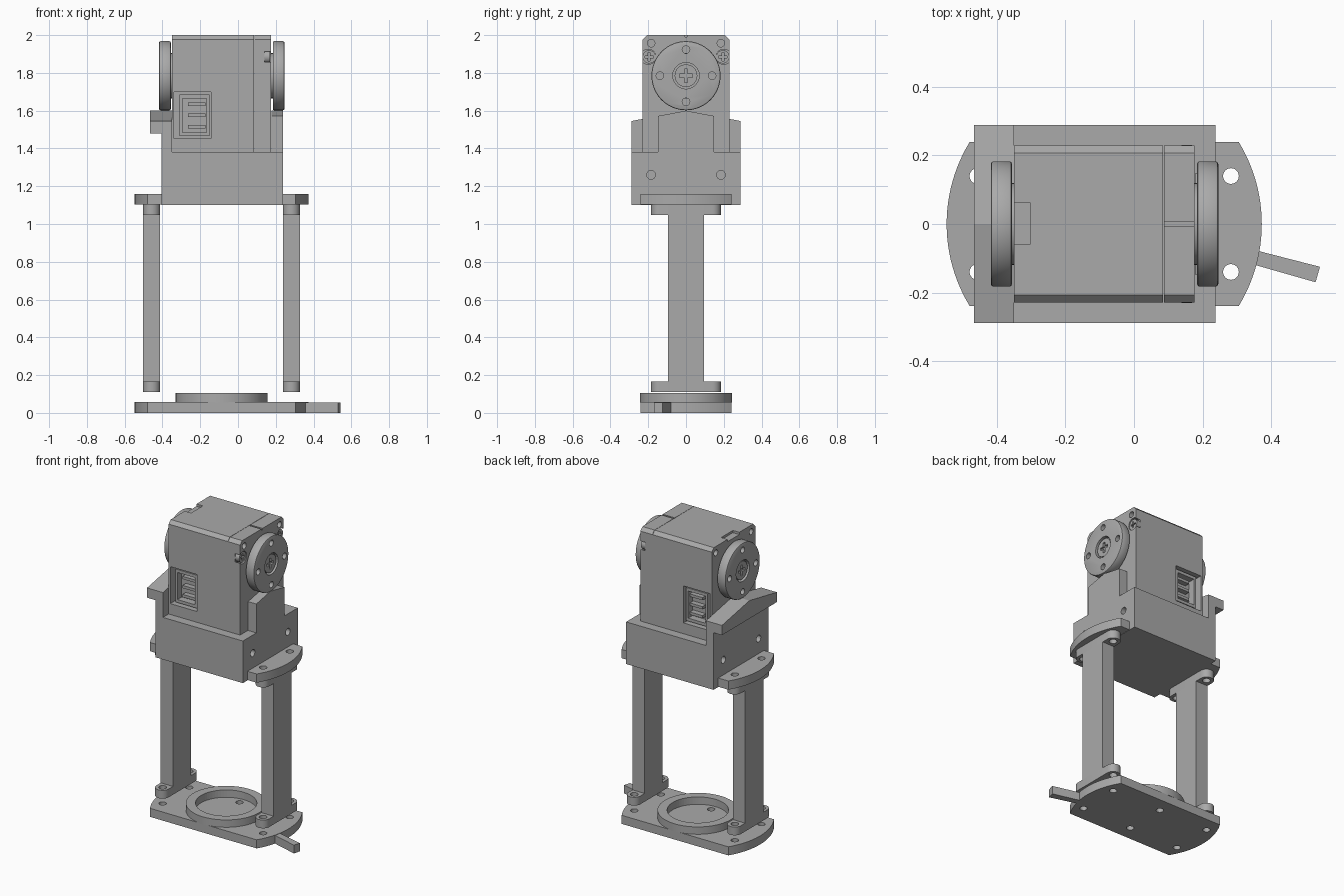
import bpy, bmesh
from math import sin, cos, asin, pi, radians
from mathutils import Vector

old = bpy.data.objects.get("Cube")
if old:
    bpy.data.objects.remove(old, do_unlink=True)

grey = bpy.data.materials.new("plain grey")
grey.use_nodes = True
COLOUR = (0.4, 0.4, 0.4, 1)
grey.diffuse_color = COLOUR
grey.node_tree.nodes["Principled BSDF"].inputs["Base Color"].default_value = COLOUR

CX = -0.087          # centre of the stand
POST = 0.37          # post offset from the centre
HOLE_Y = 0.14


def prism(name, pts, lo, hi, axis="z", smooth=False):
    """Extrude a 2D outline: (x, y) along z, or (y, z) along x."""
    bm = bmesh.new()
    place = (lambda a, b: (a, b, lo)) if axis == "z" else (lambda a, b: (lo, a, b))
    face = bm.faces.new([bm.verts.new(place(a, b)) for a, b in pts])
    new = bmesh.ops.extrude_face_region(bm, geom=[face])["geom"]
    step = Vector((0, 0, hi - lo)) if axis == "z" else Vector((hi - lo, 0, 0))
    bmesh.ops.translate(bm, verts=[v for v in new if isinstance(v, bmesh.types.BMVert)], vec=step)
    bmesh.ops.recalc_face_normals(bm, faces=bm.faces)
    me = bpy.data.meshes.new(name)
    bm.to_mesh(me)
    bm.free()
    me.materials.append(grey)
    ob = bpy.data.objects.new(name, me)
    bpy.context.collection.objects.link(ob)
    if smooth:
        activate(ob)
        bpy.ops.object.shade_smooth_by_angle(angle=radians(30))
    return ob


def activate(ob):
    bpy.ops.object.select_all(action="DESELECT")
    bpy.context.view_layer.objects.active = ob
    ob.select_set(True)


def rect(a0, a1, b0, b1):
    return [(a0, b0), (a1, b0), (a1, b1), (a0, b1)]


def circle(a, b, r, n=24):
    return [(a + r * cos(2 * pi * i / n), b + r * sin(2 * pi * i / n)) for i in range(n)]


def box(name, x0, x1, y0, y1, z0, z1):
    return prism(name, rect(x0, x1, y0, y1), z0, z1)


def cut(ob, cutters):
    for c in cutters:
        c.hide_render = True
        mod = ob.modifiers.new("cut", "BOOLEAN")
        mod.operation, mod.solver, mod.object = "DIFFERENCE", "EXACT", c
        activate(ob)
        bpy.ops.object.modifier_apply(modifier=mod.name)
        bpy.data.objects.remove(c, do_unlink=True)


def bevel(ob, width, segments=1):
    mod = ob.modifiers.new("bevel", "BEVEL")
    mod.width, mod.segments, mod.angle_limit = width, segments, radians(50)
    activate(ob)
    bpy.ops.object.modifier_apply(modifier=mod.name)


def holes_z(spots, z0, z1, r=0.023):
    return [prism("hole_cutter", circle(x, y, r), z0, z1) for x, y in spots]


def holes_x(spots, x0, x1, r):
    return [prism("hole_cutter", circle(y, z, r), x0, x1, "x") for y, z in spots]


def cross(x0, x1, y, z, arm, w):
    """Plus-shaped cutter for a screw head."""
    return [prism("cross_cutter", rect(y - a, y + a, z - b, z + b), x0, x1, "x")
            for a, b in ((arm, w), (w, arm))]


# round-ended plates
R, HALF = 0.46, 0.24
end = asin(HALF / R)
arc = [-end + 2 * end * i / 24 for i in range(25)]
outline = [(CX + R * cos(t), R * sin(t)) for t in arc]
outline += [(CX - R * cos(t), -R * sin(t)) for t in arc]
corner_spots = [(CX + s * POST, t * HOLE_Y) for s in (-1, 1) for t in (-1, 1)]

base = prism("base_plate", outline, 0, 0.057, smooth=True)
cut(base, holes_z(corner_spots + [(CX, HOLE_Y), (CX, -HOLE_Y)], -0.1, 0.2))
prism("base_tab", [(0.355, -0.12), (0.53, -0.17), (0.543, -0.125), (0.36, -0.078)], 0, 0.055)

ring = prism("base_ring", circle(CX, 0, 0.243, 64), 0.055, 0.106, smooth=True)
cut(ring, [prism("ring_cutter", circle(CX, 0, 0.185, 64), 0, 0.2)])

top = prism("top_plate", outline, 1.102, 1.16, smooth=True)
cut(top, holes_z(corner_spots, 1, 1.3))

# posts with round-ended feet
for side, s in (("right", -1), ("left", 1)):
    px = CX + s * POST
    box(side + "_post", px - 0.045, px + 0.045, -0.095, 0.095, 0.11, 1.102)
    half = [pi * i / 12 for i in range(13)]
    foot = [(px + 0.045 * cos(t), HOLE_Y + 0.045 * sin(t)) for t in half]
    foot += [(px - 0.045 * cos(t), -HOLE_Y - 0.045 * sin(t)) for t in half]
    for level, z in (("lower", 0.11), ("upper", 1.047)):
        ob = prism(f"{side}_{level}_foot", foot, z, z + 0.055, smooth=True)
        cut(ob, holes_z([(px, HOLE_Y), (px, -HOLE_Y)], z - 0.1, z + 0.1, 0.024))

# bracket holding the motor
block = box("bracket_block", -0.405, 0.238, -0.289, 0.289, 1.1, 1.38)
for x in (-0.405, 0.238):
    cut(block, holes_x([(-0.185, 1.26), (0.185, 1.26)], x - 0.06, x + 0.06, 0.023))


def peaked(w, z0):
    return [(-w, z0), (w, z0), (w, 1.6 - w * 0.19), (0, 1.6), (-w, 1.6 - w * 0.19)]


prism("left_bracket_wall", peaked(0.147, 1.38), 0.178, 0.238, "x")
prism("right_bracket_wall", peaked(0.289, 1.38), -0.405, -0.35, "x")
prism("right_bracket_ledge", peaked(0.289, 1.48), -0.467, -0.405, "x")

# motor case, split by thin seams
W, TOP, C = 0.229, 2.0, 0.022
profile = [(-W, 1.38), (W, 1.38), (W, TOP - C), (W - C, TOP), (-W + C, TOP), (-W, TOP - C)]
case = prism("motor_case", profile, -0.35, 0.085, "x")
cap = prism("motor_cap", profile, 0.087, 0.176, "x")
cut(case, [box("top_cutter", -0.4, -0.303, -0.06, 0.063, 1.985, 2.1)]
    + [box("socket_cutter", -0.338, -0.142, y - 0.07, y + 0.07, 1.452, 1.698) for y in (-W, W)]
    + holes_x([(-0.185, 1.957), (0.185, 1.957)], -0.4, -0.3, 0.02))
cut(cap, [box("groove_cutter", 0.08, 0.2, -0.006, 0.006, 1.99, 2.1)]
    + [prism("notch_cutter", circle(s * 0.2, 1.885, 0.04), 0.14, 0.2, "x") for s in (-1, 1)]
    + holes_x([(-0.185, 1.957), (0.185, 1.957)], 0.1, 0.2, 0.02))

for side, s in (("front", -1), ("back", 1)):
    # cap screws
    screw = prism(side + "_cap_screw", circle(s * 0.195, 1.885, 0.035), 0.138, 0.17, "x", True)
    cut(screw, cross(0.155, 0.2, s * 0.195, 1.885, 0.022, 0.005))
    # cable socket with pins
    y0, y1 = sorted((s * 0.155, s * 0.215))
    shell = box(side + "_socket", -0.31, -0.152, y0, y1, 1.465, 1.685)
    m0, m1 = sorted((s * 0.17, s * 0.3))
    cut(shell, [box("socket_hollow", -0.295, -0.167, m0, m1, 1.485, 1.665)])
    for i in range(3):
        z = 1.515 + i * 0.06
        box(f"{side}_pin_{i + 1}", -0.265, -0.172, min(s * 0.16, s * 0.205),
            max(s * 0.16, s * 0.205), z - 0.009, z + 0.009)

# round horns on both ends of the shaft
HZ, HR = 1.785, 0.183
ring_spots = [(0.138 * cos(a), HZ + 0.138 * sin(a)) for a in (0, pi / 2, pi, 3 * pi / 2)]
for side, inner, outer in (("left", 0.184, 0.246), ("right", -0.356, -0.418)):
    s = 1 if outer > inner else -1
    lo, hi = sorted((inner, outer))
    horn = prism(side + "_horn", circle(0, HZ, HR, 64), lo, hi, "x")
    bevel(horn, 0.008, 2)
    activate(horn)
    bpy.ops.object.shade_smooth_by_angle(angle=radians(30))
    a, b = sorted((outer - s * 0.03, outer + s * 0.1))
    cut(horn, holes_x(ring_spots, lo - 0.1, hi + 0.1, 0.02) + holes_x([(0, HZ)], a, b, 0.07))
    a, b = sorted((outer - s * 0.035, outer - s * 0.008))
    head = prism(side + "_horn_screw", circle(0, HZ, 0.06, 32), a, b, "x", True)
    c, d = sorted((outer - s * 0.022, outer + s * 0.1))
    cut(head, cross(c, d, 0, HZ, 0.035, 0.009))
    a, b = sorted((inner - s * 0.012, inner + s * 0.002))
    prism(side + "_horn_hub", circle(0, HZ, 0.12, 32), a, b, "x", True)
